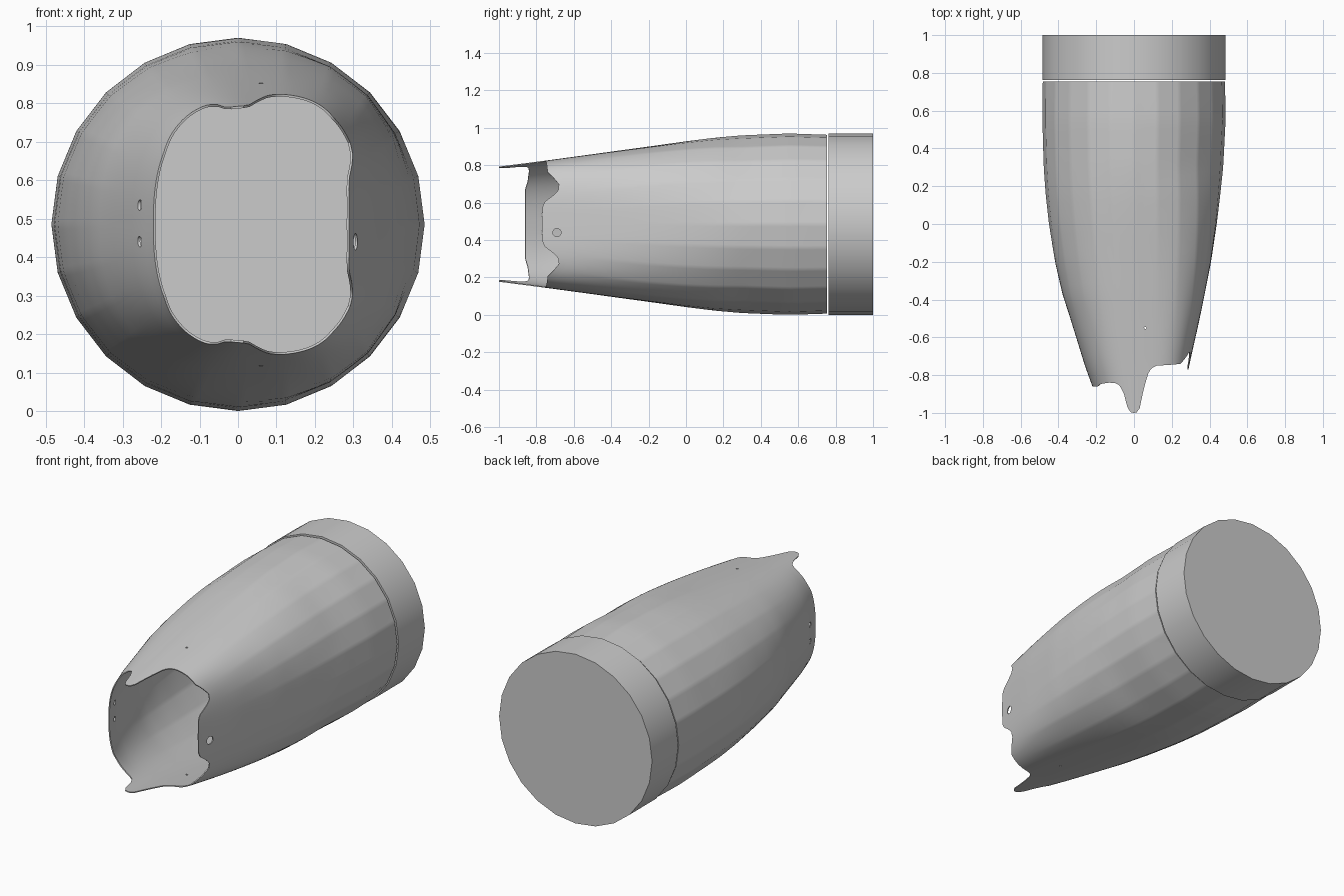
import bpy, bmesh, math
from mathutils import Matrix, Vector

if "Cube" in bpy.data.objects:
    bpy.data.objects.remove(bpy.data.objects["Cube"])

ZC, SEG, ROWS, SIDES = 0.485, 240, 30, 24

# Body stations: y, left x, right x, half height
BODY = [(-1, -.17, .25, .308), (-.86, -.22, .272, .326), (-.75, -.26, .292, .340),
        (-.5, -.337, .348, .374), (-.37, -.379, .374, .392), (-.2, -.418, .408, .415),
        (0, -.45, .438, .443), (.15, -.467, .456, .462), (.3, -.478, .472, .475),
        (.55, -.485, .485, .485), (.755, -.483, .482, .478)]

# Front rim: angle from the right side (degrees), y; mirrored top to bottom
RIM = [(0, -.77), (20, -.767), (25, -.755), (30, -.71), (34, -.682), (39, -.68), (47, -.715),
       (52, -.74), (62, -.745), (75, -.75), (79, -.762), (82, -.785), (86, -.87), (90, -.975),
       (93, -.998), (96, -1), (99, -.996), (102, -.97), (105, -.9), (109, -.853),
       (113, -.842), (120, -.84), (132, -.847), (140, -.86), (180, -.86)]


def lookup(table, x):
    for p, q in zip(table, table[1:]):
        if x <= q[0]:
            f = max(0, (x - p[0]) / (q[0] - p[0]))
            return [a + (b - a) * f for a, b in zip(p[1:], q[1:])]
    return table[-1][1:]


def section(y, a):
    """Point of the body outline at y, in polar direction a."""
    xl, xr, h = lookup(BODY, y)
    f = min(1, max(0, (0.3 - y) / 1.05))
    cx = 0.03 * f
    c, s = math.cos(a), math.sin(a)
    n = 2 + (1.5 if c > 0 else 0.5) * f
    rx = xr - cx if c > 0 else cx - xl
    r = (abs(c / rx) ** n + abs(s / h) ** n) ** (-1 / n)
    return Vector((cx + r * c, y, ZC + r * s))


def new_object(name, bm):
    bmesh.ops.recalc_face_normals(bm, faces=bm.faces)
    me = bpy.data.meshes.new(name)
    bm.to_mesh(me)
    bm.free()
    ob = bpy.data.objects.new(name, me)
    bpy.context.collection.objects.link(ob)
    return ob


def activate(ob):
    bpy.ops.object.select_all(action='DESELECT')
    ob.select_set(True)
    bpy.context.view_layer.objects.active = ob


def cylinder(bm, loc, axis, r, depth, sides):
    rot = Vector((0, 0, 1)).rotation_difference(Vector(axis)).to_matrix().to_4x4()
    bmesh.ops.create_cone(bm, cap_ends=True, segments=sides, radius1=r, radius2=r,
                          depth=depth, matrix=Matrix.Translation(loc) @ rot)


# Tapered shell: wavy front rim blending into a faceted round rear end
bm = bmesh.new()
step, k = math.tau / SIDES, SEG // SIDES
columns = []
for i in range(SEG):
    a = math.tau * i / SEG
    deg = math.degrees(a)
    rim = lookup(RIM, min(deg, 360 - deg))[0]
    col = []
    for j in range(ROWS + 1):
        y = rim + (0.755 - rim) * j / ROWS
        a0 = (i // k) * step
        flat = section(y, a0).lerp(section(y, a0 + step), (i % k) / k)
        blend = min(1, max(0, (y + 0.6) / 1.0))
        col.append(bm.verts.new(section(y, a).lerp(flat, blend)))
    columns.append(col)
for i in range(SEG):
    p, q = columns[i], columns[(i + 1) % SEG]
    for j in range(ROWS):
        bm.faces.new((p[j], q[j], q[j + 1], p[j + 1]))
shell = new_object("tapered_shell", bm)
activate(shell)
wall = shell.modifiers.new("wall", 'SOLIDIFY')
wall.thickness = 0.006
wall.offset = -1
bpy.ops.object.modifier_apply(modifier=wall.name)

# Small holes: a pair on the left, one on the right, one through top and bottom
bm = bmesh.new()
for z in (0.44, 0.535):
    cylinder(bm, (-.26, -.76, z), (1, 0, 0), .014, .2, 16)
cylinder(bm, (.3, -.69, .44), (1, 0, 0), .022, .2, 16)
cylinder(bm, (.06, -.55, ZC), (0, 0, 1), .006, 1.2, 12)
cutter = new_object("hole_cutter", bm)
cutter.hide_render = True
activate(shell)
cut = shell.modifiers.new("holes", 'BOOLEAN')
cut.object = cutter
cut.operation = 'DIFFERENCE'
cut.solver = 'EXACT'
bpy.ops.object.modifier_apply(modifier=cut.name)
bpy.data.objects.remove(cutter)
bpy.ops.object.shade_smooth_by_angle(angle=math.radians(35))

# Round rear cap, separated from the shell by a thin gap
bm = bmesh.new()
cylinder(bm, (0, .8815, ZC), (0, 1, 0), .485, .237, SIDES)
cap = new_object("rear_cap", bm)
activate(cap)
bpy.ops.object.shade_smooth_by_angle(angle=math.radians(35))
